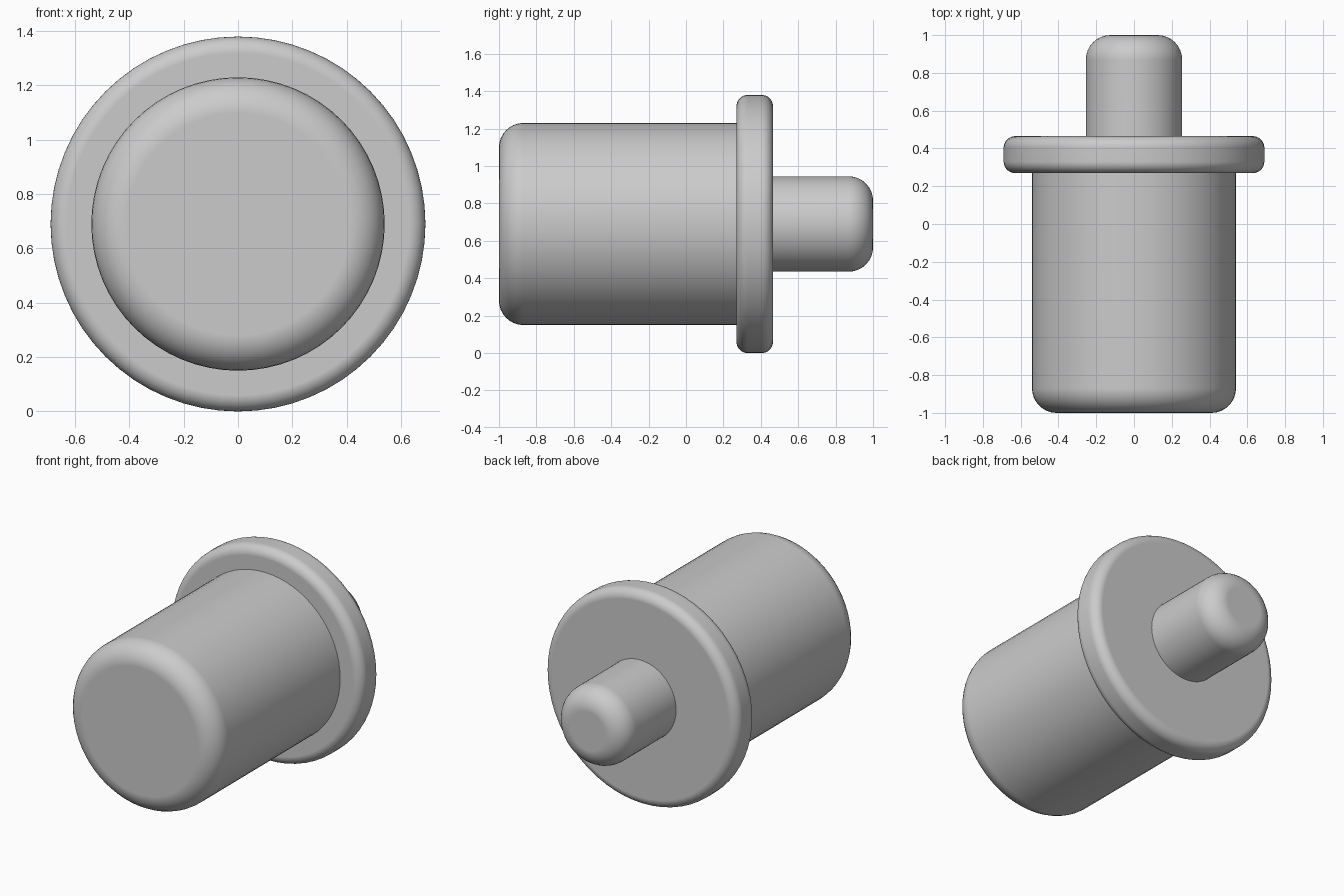
import bpy, bmesh, math
from mathutils import Matrix

cube = bpy.data.objects.get("Cube")
if cube:
    bpy.data.objects.remove(cube, do_unlink=True)

AXIS_Z = 0.69

grey = bpy.data.materials.new("plain grey")
grey.use_nodes = True
colour = (0.6, 0.6, 0.6, 1)
grey.diffuse_color = colour
grey.node_tree.nodes["Principled BSDF"].inputs["Base Color"].default_value = colour


def rounded_cylinder(name, radius, y0, y1, rounding, round_front, round_back):
    """Cylinder along y with rounded rims at the chosen ends."""
    bm = bmesh.new()
    turn = Matrix.Translation((0, (y0 + y1) / 2, AXIS_Z)) @ Matrix.Rotation(math.pi / 2, 4, "X")
    bmesh.ops.create_cone(bm, cap_ends=True, segments=64, radius1=radius,
                          radius2=radius, depth=y1 - y0, matrix=turn)
    middle = (y0 + y1) / 2
    rims = []
    for edge in bm.edges:
        a, b = (v.co.y for v in edge.verts)
        if abs(a - b) < 0.001 and (round_front if a < middle else round_back):
            rims.append(edge)
    bmesh.ops.bevel(bm, geom=rims, offset=rounding, segments=8, profile=0.5,
                    affect="EDGES", clamp_overlap=True)
    bmesh.ops.recalc_face_normals(bm, faces=bm.faces)
    mesh = bpy.data.meshes.new(name)
    bm.to_mesh(mesh)
    bm.free()
    mesh.materials.append(grey)
    obj = bpy.data.objects.new(name, mesh)
    bpy.context.collection.objects.link(obj)
    bpy.ops.object.select_all(action="DESELECT")
    obj.select_set(True)
    bpy.context.view_layer.objects.active = obj
    bpy.ops.object.shade_smooth_by_angle(angle=math.radians(30))
    # Keep the flat ends flat beside their rounded rims
    normals = obj.modifiers.new("flat ends", "WEIGHTED_NORMAL")
    normals.keep_sharp = True
    return obj


# Thick front barrel, wide collar and slim rear pin
rounded_cylinder("barrel", 0.54, -1, 0.28, 0.13, True, False)
rounded_cylinder("collar", 0.69, 0.27, 0.465, 0.06, True, True)
rounded_cylinder("rear_pin", 0.255, 0.45, 1, 0.13, False, True)
